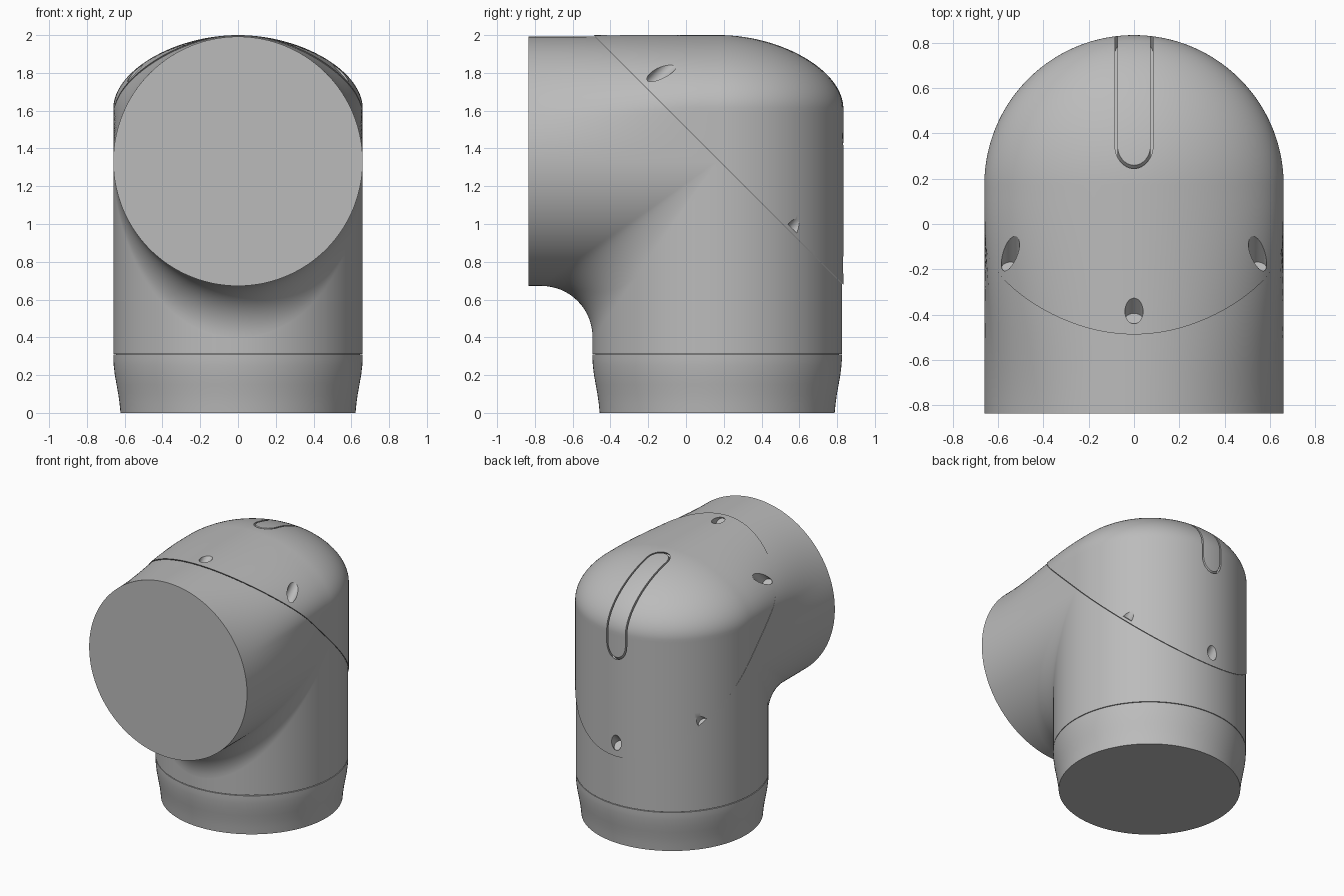
import bpy, bmesh
from math import sin, cos, pi, radians, sqrt
from mathutils import Vector
from mathutils.geometry import interpolate_bezier

if "Cube" in bpy.data.objects:
    bpy.data.objects.remove(bpy.data.objects["Cube"])

R, CY, CZ = 0.66, 0.165, 1.332       # pipe radius and elbow centre
FRONT, FOOT, LIP = -0.835, 0.313, 0.008
FILLET = 0.27
N = 96                               # segments per half turn
CENTRE = Vector((0, CY, CZ))
AXIS = Vector((0, 1, 1)).normalized()     # square to the slanted seam
SLOPE = Vector((0, 1, -1)).normalized()   # along the slanted seam

grey = bpy.data.materials.new("plain grey")
grey.diffuse_color = (0.5, 0.5, 0.5, 1)
grey.use_nodes = True
grey.node_tree.nodes["Principled BSDF"].inputs["Base Color"].default_value = (0.5, 0.5, 0.5, 1)

# Shoulder outline of the cap: short wall, then a soft curve to the crown
QUARTER, WALL = N // 2, N // 8
crown = interpolate_bezier(Vector((1, 0.42)), Vector((0.99, 0.72)), Vector((0.5, 1)),
                           Vector((0, 1)), QUARTER - WALL + 1)
shoulder = [Vector((1, 0.42 * i / WALL)) for i in range(WALL)] + [p.to_2d() for p in crown]


def grid(bm, rows, cols, point):
    """Quad patch through point(row, col)."""
    vs = [[bm.verts.new(point(i, j)) for j in range(cols + 1)] for i in range(rows + 1)]
    for i in range(rows):
        for j in range(cols):
            bm.faces.new((vs[i][j], vs[i + 1][j], vs[i + 1][j + 1], vs[i][j + 1]))


def weld(bm):
    bmesh.ops.remove_doubles(bm, verts=bm.verts, dist=1e-5)
    bmesh.ops.holes_fill(bm, edges=[e for e in bm.edges if e.is_boundary], sides=0)
    bmesh.ops.recalc_face_normals(bm, faces=bm.faces)


def make(name, bm):
    mesh = bpy.data.meshes.new(name)
    bm.to_mesh(mesh)
    bm.free()
    mesh.materials.append(grey)
    ob = bpy.data.objects.new(name, mesh)
    bpy.context.collection.objects.link(ob)
    return ob


def smooth(ob):
    bpy.ops.object.select_all(action='DESELECT')
    ob.select_set(True)
    bpy.context.view_layer.objects.active = ob
    bpy.ops.object.shade_smooth_by_angle(angle=radians(30))


STEPS, ARC = 32, 16


def inner_bend(i, j):
    # Underside of the pipe, round the filleted inner corner, down the front
    a = pi * j / N
    x, h = R * cos(a), R * sin(a)
    f = FILLET * sin(a)
    y, z = CY - h, CZ - h
    if i <= STEPS:
        return x, FRONT + (y - f - FRONT) * i / STEPS, z
    if i <= STEPS + ARC:
        b = pi / 2 * (i - STEPS) / ARC
        return x, y - f + f * sin(b), z - f + f * cos(b)
    return x, y, z - f + (FOOT - z + f) * (i - STEPS - ARC) / STEPS


def upper_pipe(i, j):
    # Round at the mouth, broadening to the shoulder outline
    y = FRONT + (CY - FRONT) * i / STEPS
    t = min((y - FRONT) / 0.935, 1)
    w = t * t * (3 - 2 * t)
    k = min(j, N - j)
    a = pi * k / N
    p = Vector((cos(a), sin(a))).lerp(shoulder[k], w) * R
    return p.x if j <= N // 2 else -p.x, y, CZ + p.y


def back_shell(i, j):
    # Turned back half: straight wall below, shoulder outline above
    a = pi * j / N
    if i <= STEPS:
        r, z = R, FOOT + (CZ - FOOT) * i / STEPS
    else:
        p = shoulder[i - STEPS] * R
        r, z = p.x, CZ + p.y
    return r * cos(a), CY + r * sin(a), z


def elbow(cut, keep_outer):
    """Elbow solid, trimmed on one side of the slanted seam."""
    bm = bmesh.new()
    grid(bm, 2 * STEPS + ARC, N, inner_bend)
    grid(bm, STEPS, N, upper_pipe)
    grid(bm, STEPS + QUARTER, N, back_shell)
    weld(bm)
    bmesh.ops.bisect_plane(bm, geom=bm.verts[:] + bm.edges[:] + bm.faces[:], dist=1e-5,
                           plane_co=CENTRE + AXIS * cut, plane_no=AXIS,
                           clear_outer=not keep_outer, clear_inner=keep_outer)
    weld(bm)
    return bm


# Elbow body and the cover, which stands slightly proud of it
body = make("elbow_body", elbow(0.008, False))
bm = elbow(0.0, True)
bmesh.ops.translate(bm, verts=bm.verts, vec=(0, LIP, LIP))
cover = make("slanted_cover", bm)


def place(x, v, u):
    return Vector((x, 0, 0)) + CENTRE + SLOPE * v + AXIS * u


# Cutter for the screw holes and the long slot outline
bm = bmesh.new()
holes = [(0, 0.86), (0, -0.86)] + [(sx * 0.545, sv * 0.54) for sx in (-1, 1) for sv in (-1, 1)]
SIDES = 32
for hx, hv in holes:
    rings = []
    for u in (0.029, 1.0):
        rings.append([bm.verts.new(place(hx + 0.04 * cos(2 * pi * k / SIDES),
                                         hv + 0.04 * sin(2 * pi * k / SIDES), u))
                      for k in range(SIDES)])
    bm.faces.new(rings[0])
    bm.faces.new(rings[1])
    for k in range(SIDES):
        m = (k + 1) % SIDES
        bm.faces.new((rings[0][k], rings[0][m], rings[1][m], rings[1][k]))


def slot_wall(i, j):
    # Cross-section of the thin groove, carried round a rounded slot
    r = (0.084, 0.084, 0.073, 0.073, 0.084)[j]
    u = (0.5, 1.0, 1.0, 0.5, 0.5)[j]
    i %= 2 * SIDES + 2
    end = 1 if i <= SIDES else -1
    a = pi * (i if end == 1 else i - 1) / SIDES
    return place(r * cos(a), end * 0.33 + r * sin(a), u)


grid(bm, 2 * SIDES + 2, 4, slot_wall)
weld(bm)
cutter = make("cover_cutter", bm)
cutter.hide_render = True
mod = cover.modifiers.new("holes", 'BOOLEAN')
mod.operation, mod.solver, mod.object = 'DIFFERENCE', 'EXACT', cutter
bpy.context.view_layer.objects.active = cover
bpy.ops.object.modifier_apply(modifier=mod.name)
bpy.data.objects.remove(cutter)

# Flared base collar with a hidden neck reaching into the body
profile = [(0.622, 0), (0.627, 0.05), (0.634, 0.1), (0.643, 0.15), (0.652, 0.2), (0.658, 0.25),
           (R, 0.28), (R, 0.308), (0.645, 0.308), (0.645, 0.33)]
bm = bmesh.new()
grid(bm, len(profile) - 1, 2 * N,
     lambda i, j: (profile[i][0] * cos(pi * j / N), CY + profile[i][0] * sin(pi * j / N), profile[i][1]))
weld(bm)
collar = make("base_collar", bm)

for ob in (body, cover, collar):
    smooth(ob)
